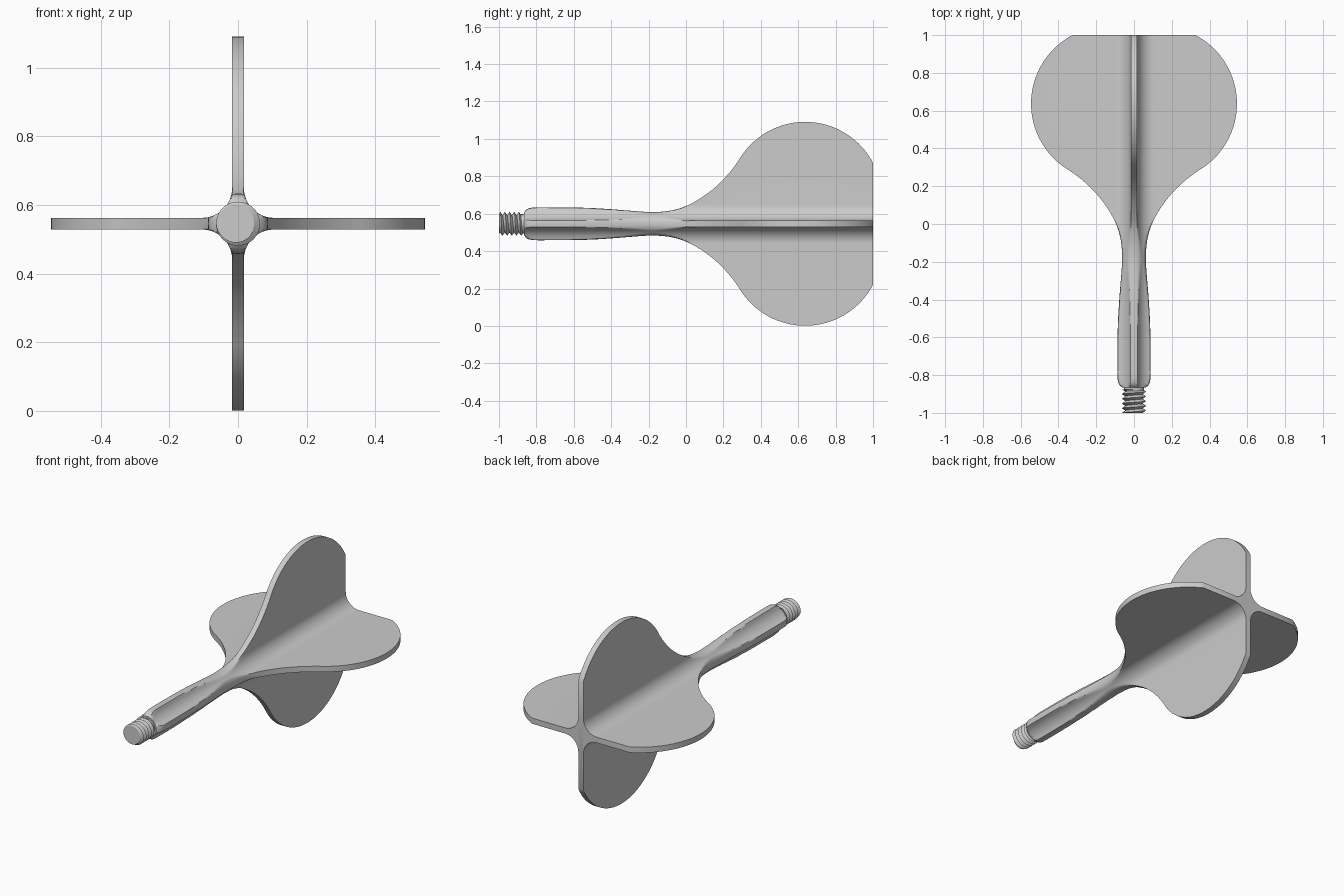
import bpy
import bmesh
from math import sin, cos, pi, atan2, hypot, sqrt

if "Cube" in bpy.data.objects:
    bpy.data.objects.remove(bpy.data.objects["Cube"], do_unlink=True)

CENTRE = 0.546    # height of the shaft axis
HALF = 0.017      # half the fin thickness
FILLET = 0.105    # where the fin root fillet ends, measured from the axis

grey = bpy.data.materials.new("light_grey")
grey.use_nodes = True
colour = (0.6, 0.6, 0.6, 1)
grey.diffuse_color = colour
grey.node_tree.nodes["Principled BSDF"].inputs["Base Color"].default_value = colour


def make_object(name, rows, closed, cap_ends, angle):
    """Skin rows of points into one smooth-shaded object."""
    bm = bmesh.new()
    grid = [[bm.verts.new(p) for p in row] for row in rows]
    count = len(grid[0])
    for a, b in zip(grid, grid[1:]):
        for j in range(count if closed else count - 1):
            k = (j + 1) % count
            bm.faces.new((a[j], a[k], b[k], b[j]))
    if cap_ends:
        bm.faces.new(grid[0])
        bm.faces.new(grid[-1])
    bmesh.ops.remove_doubles(bm, verts=bm.verts, dist=0.00005)
    bmesh.ops.recalc_face_normals(bm, faces=bm.faces)
    mesh = bpy.data.meshes.new(name)
    bm.to_mesh(mesh)
    bm.free()
    mesh.materials.append(grey)
    obj = bpy.data.objects.new(name, mesh)
    bpy.context.collection.objects.link(obj)
    obj.location.z = CENTRE
    bpy.ops.object.select_all(action="DESELECT")
    obj.select_set(True)
    bpy.context.view_layer.objects.active = obj
    bpy.ops.object.shade_smooth_by_angle(angle=angle)
    return obj


def smooth_curve(points, steps):
    """Curve running through every point."""
    pts = [points[0]] + points + [points[-1]]
    out = []
    for a, b, c, d in zip(pts, pts[1:], pts[2:], pts[3:]):
        for s in range(steps):
            t = s / steps
            out.append(tuple(
                q + 0.5 * t * (r - p + t * (2*p - 5*q + 4*r - s2 + t * (3*(q - r) + s2 - p)))
                for p, q, r, s2 in zip(a, b, c, d)))
    return out + [points[-1]]


def section(y, radius):
    """Four-armed filleted cross-section, trimmed to a radius."""
    arc_radius = FILLET - HALF
    quarter = []
    for i in range(17):
        a = i / 16 * pi / 2
        x, z = FILLET - arc_radius * sin(a), FILLET - arc_radius * cos(a)
        scale = min(1, radius / hypot(x, z))
        quarter.append((x * scale, z * scale))
    if radius > FILLET:
        tip = (radius, HALF)
    else:
        a = atan2(HALF, FILLET)
        tip = (radius * cos(a), radius * sin(a))
    quarter = [(tip[0], -tip[1]), (radius, 0), tip] + quarter
    ring = []
    for k in range(4):
        c, s = (1, 0, -1, 0)[k], (0, 1, 0, -1)[k]
        ring += [(x * c - z * s, y, x * s + z * c) for x, z in quarter]
    return ring


# Shaft and fins: one outline from shaft collar to the round fin lobes
collar = [(-0.865, 0.062), (-0.855, 0.076), (-0.84, 0.083), (-0.82, 0.087)]
neck = [(-0.79, 0.088), (-0.6, 0.087), (-0.5, 0.084), (-0.4, 0.078), (-0.3, 0.07),
        (-0.22, 0.064), (-0.16, 0.063), (-0.1, 0.068), (-0.05, 0.078), (0, 0.095),
        (0.05, 0.12), (0.1, 0.152), (0.15, 0.19), (0.2, 0.238), (0.24, 0.283),
        (0.28, 0.337)]
outline = collar + smooth_curve(neck, 4)
lobe_y, lobe_height, lobe_radius = 0.637, 0.135, 0.41
start = atan2(0.202, -0.357)
end = atan2(sqrt(lobe_radius ** 2 - (1 - lobe_y) ** 2), 1 - lobe_y)
for i in range(1, 41):
    a = start + (end - start) * i / 40
    outline.append((lobe_y + lobe_radius * cos(a), lobe_height + lobe_radius * sin(a)))
make_object("shaft_and_fins", [section(y, r) for y, r in outline], True, True, 0.6)

# Screw thread: helical ridge with flat ends
PITCH, TURNS, SIDES = 0.025, 6, 40
LAST = -0.875
rows = [[(0, -1, 0)] * (SIDES + 1)]
for i in range(2 * TURNS + 3):
    row = []
    for j in range(SIDES + 1):
        turn = j / SIDES
        y = min(max(-1 + PITCH * (i / 2 - turn), -1), LAST)
        phase = ((y + 1) / PITCH + turn) % 1
        r = 0.046 + 0.018 * (1 - abs(2 * phase - 1))
        a = turn * 2 * pi
        row.append((r * cos(a), y, r * sin(a)))
    rows.append(row)
rows.append([(0, LAST, 0)] * (SIDES + 1))
make_object("screw_thread", rows, False, False, 0.5)

# Plain neck joining the thread to the shaft
ring = [(0.052 * cos(j * pi / 16), 0.052 * sin(j * pi / 16)) for j in range(32)]
make_object("thread_neck", [[(x, y, z) for x, z in ring] for y in (-0.885, -0.855)],
            True, True, 0.6)
